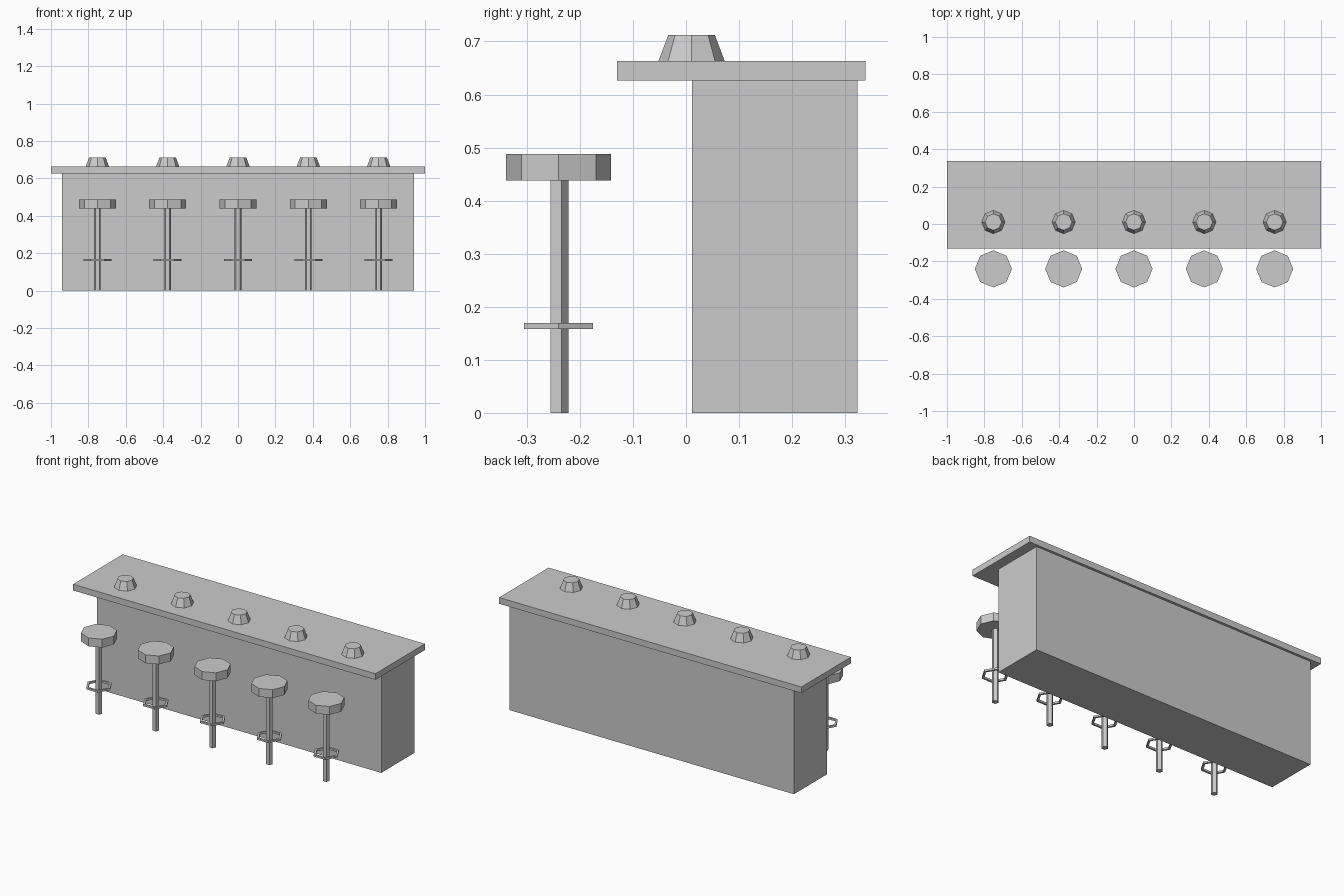
import bpy, bmesh
from math import cos, sin, pi

if "Cube" in bpy.data.objects:
    bpy.data.objects.remove(bpy.data.objects["Cube"])

grey = bpy.data.materials.new("plain grey")
grey.use_nodes = True
colour = (0.6, 0.6, 0.6, 1)
grey.diffuse_color = colour
grey.node_tree.nodes["Principled BSDF"].inputs["Base Color"].default_value = colour


def lathe(name, x, y, sides, profile, turn=0, closed=False):
    """Faceted solid from (radius, z) points; a closed profile makes a ring."""
    bm = bmesh.new()
    angles = [turn + 2 * pi * i / sides for i in range(sides)]
    rings = [[bm.verts.new((r * cos(a), r * sin(a), z)) for a in angles]
             for r, z in profile]
    pairs = list(zip(rings, rings[1:]))
    if closed:
        pairs.append((rings[-1], rings[0]))
    else:
        bm.faces.new(rings[0][::-1])
        bm.faces.new(rings[-1])
    for low, high in pairs:
        for i in range(sides):
            j = (i + 1) % sides
            bm.faces.new((low[i], low[j], high[j], high[i]))
    return finish(name, bm, (x, y, 0))


def box(name, x, y, z):
    """Block between the given (min, max) ranges."""
    bm = bmesh.new()
    bmesh.ops.create_cube(bm, size=1)
    for v in bm.verts:
        v.co = [r[0] if c < 0 else r[1] for c, r in zip(v.co, (x, y, z))]
    return finish(name, bm, (0, 0, 0))


def finish(name, bm, location):
    bmesh.ops.recalc_face_normals(bm, faces=bm.faces)
    mesh = bpy.data.meshes.new(name)
    bm.to_mesh(mesh)
    bm.free()
    mesh.materials.append(grey)
    obj = bpy.data.objects.new(name, mesh)
    obj.location = location
    bpy.context.collection.objects.link(obj)
    return obj


# Bar body and overhanging top
box("bar_body", (-0.94, 0.94), (0.011, 0.323), (0, 0.626))
box("bar_top", (-1, 1), (-0.13, 0.338), (0.626, 0.663))

# Five place settings, each with a stool and a tapered pot on the bar
STOOL_Y = -0.24
for n in range(5):
    x = (n - 2) * 0.376
    lathe(f"stool_seat_{n + 1}", x, STOOL_Y, 8, [(0.099, 0.438), (0.099, 0.488)])
    lathe(f"stool_pole_{n + 1}", x, STOOL_Y, 5, [(0.0185, 0), (0.0185, 0.438)], turn=pi / 2)
    lathe(f"stool_foot_ring_{n + 1}", x, STOOL_Y, 6,
          [(0.075, 0.158), (0.075, 0.169), (0.062, 0.169), (0.062, 0.158)], closed=True)
    lathe(f"tapered_pot_{n + 1}", x, 0.0105, 8, [(0.0625, 0.663), (0.044, 0.712)])
